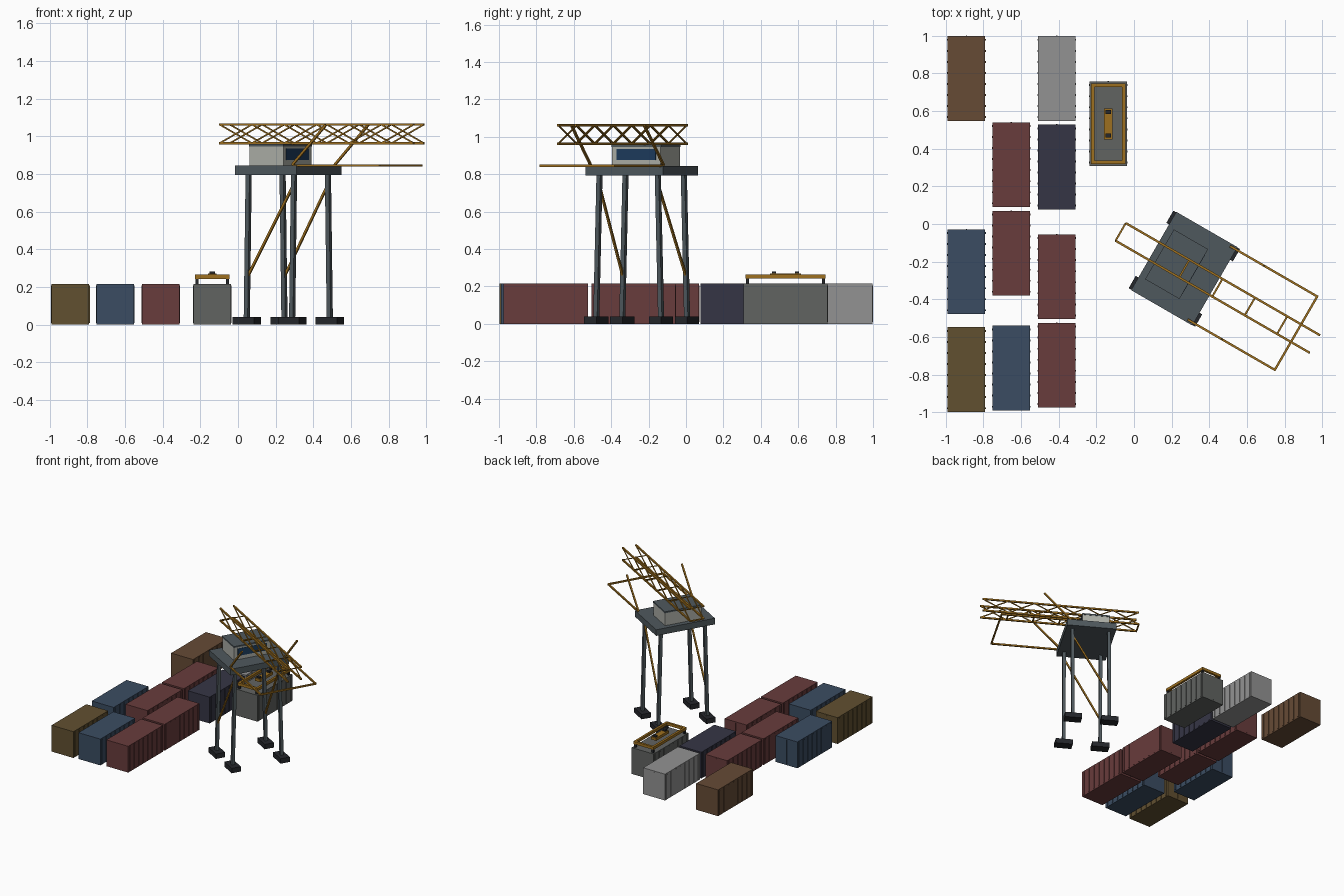
import bpy, bmesh, math
from mathutils import Matrix, Vector

if "Cube" in bpy.data.objects:
    bpy.data.objects.remove(bpy.data.objects["Cube"])

def mat(name, rgb):
    m = bpy.data.materials.new(name)
    m.diffuse_color = (*rgb, 1)
    m.use_nodes = True
    m.node_tree.nodes["Principled BSDF"].inputs["Base Color"].default_value = m.diffuse_color
    return m

MAROON = mat("maroon", (.14, .045, .045))
BROWN = mat("brown", (.133, .07, .036))
BLUE = mat("blue", (.043, .073, .122))
OLIVE = mat("olive", (.12, .08, .03))
NAVY = mat("navy", (.036, .036, .06))
GREY = mat("mid_grey", (.12, .126, .12))
PALE = mat("pale_grey", (.29, .29, .29))
STEEL = mat("steel", (.078, .098, .11))
DARK = mat("dark", (.018, .02, .024))
GOLD = mat("gold", (.34, .16, .014))
WALL = mat("wall", (.42, .43, .39))
GLASS = mat("glass", (.012, .045, .11))

# crane frame: local x runs along the boom
CRANE = Matrix.Translation((.267, -.237, 0)) @ Matrix.Rotation(math.radians(-30), 4, 'Z')

def box(bm, c, s):
    bmesh.ops.create_cube(bm, size=1, matrix=Matrix.Translation(c) @ Matrix.Diagonal((*s, 1)))

def bar(bm, a, b, t):
    a, b = Vector(a), Vector(b)
    d = (b - a).normalized()
    ref = Vector((0, 1, 0)) if abs(d.y) < .9 else Vector((1, 0, 0))
    x = ref.cross(d).normalized()
    y = d.cross(x)
    rot = Matrix((x, y, d)).transposed().to_4x4()
    bmesh.ops.create_cube(bm, size=1, matrix=Matrix.Translation((a + b) / 2) @ rot
                          @ Matrix.Diagonal((t, t, (b - a).length, 1)))

def finish(name, bm, material=None, matrix=Matrix()):
    me = bpy.data.meshes.new(name)
    bm.to_mesh(me)
    bm.free()
    ob = bpy.data.objects.new(name, me)
    ob.matrix_world = matrix
    if material:
        me.materials.append(material)
    bpy.context.collection.objects.link(ob)

# ribbed containers
L, W, H = .45, .198, .215
def container(i, x, y, material):
    bm = bmesh.new()
    box(bm, (x, y, H / 2), (W, L, H))
    for k in range(8):
        ry = y - L / 2 + .02 + k * (L - .04) / 7
        for s in (-1, 1):
            box(bm, (x + s * W / 2, ry, H / 2), (.008, .01, H - .016))
    box(bm, (x, y + L / 2, H / 2), (.006, .004, H - .02))
    finish(f"container_{i}", bm, material)

LAYOUT = [(-.89, .773, BROWN), (-.89, -.253, BLUE), (-.89, -.773, OLIVE),
          (-.652, .315, MAROON), (-.652, -.155, MAROON), (-.652, -.765, BLUE),
          (-.41, .773, PALE), (-.41, .303, NAVY), (-.41, -.28, MAROON), (-.41, -.75, MAROON),
          (-.137, .532, GREY)]
for i, (x, y, m) in enumerate(LAYOUT):
    container(i + 1, x, y, m)

# spreader resting on the nearest container
sx, sy = -.137, .532
bm = bmesh.new()
for s in (-1, 1):
    box(bm, (sx + s * .082, sy, .254), (.018, .428, .022))
    box(bm, (sx, sy + s * .205, .254), (.164, .018, .022))
box(bm, (sx, sy, .259), (.046, .165, .022))
finish("spreader_frame", bm, GOLD)
bm = bmesh.new()
for s in (-1, 1):
    box(bm, (sx, sy + s * .062, .270), (.03, .022, .022))
    for t in (-1, 1):
        box(bm, (sx + s * .08, sy + t * .202, .229), (.016, .016, .03))
finish("spreader_locks", bm, DARK)

# feet, leaning legs and side braces
feet, legs, braces = bmesh.new(), bmesh.new(), bmesh.new()
for s in (-1, 1):
    for t in (-1, 1):
        box(feet, (t * .139, s * .2, .02), (.13, .075, .04))
        bar(legs, (t * .139, s * .2, .03), (t * .139, s * .18, .80), .024)
    bar(braces, (-.139, s * .195, .25), (.139, s * .182, .745), .012)
finish("crane_feet", feet, DARK, CRANE)
finish("crane_legs", legs, STEEL, CRANE)
finish("leg_braces", braces, GOLD, CRANE)

# platform and machine house
bm = bmesh.new()
box(bm, (0, 0, .819), (.375, .48, .05))
finish("platform", bm, STEEL, CRANE)
bm = bmesh.new()
box(bm, (-.047, 0, .895), (.206, .30, .105))
finish("house_walls", bm, WALL, CRANE)
bm = bmesh.new()
box(bm, (-.047, 0, .952), (.21, .305, .012))
finish("house_roof", bm, STEEL, CRANE)
bm = bmesh.new()
box(bm, (.056, 0, .905), (.006, .24, .06))
finish("house_window", bm, GLASS, CRANE)

# boom: two lattice sides joined by cross struts
bm = bmesh.new()
U0, U1, Z0, Z1, N = -.39, .80, .963, 1.062, 6
step = (U1 - U0) / N
for s in (-1, 1):
    v = s * .054
    for z in (Z0, Z1):
        bar(bm, (U0, v, z), (U1, v, z), .012)
    for k in range(N):
        a, b = U0 + k * step, U0 + (k + 1) * step
        bar(bm, (a, v, Z0), (b, v, Z1), .007)
        bar(bm, (a, v, Z1), (b, v, Z0), .007)
for u in (U0, 0, .203, .402, .6):
    bar(bm, (u, -.054, Z0), (u, .054, Z0), .010)
finish("boom", bm, GOLD, CRANE)

# lowered outreach frame and its raking stays
bm = bmesh.new()
for s in (-1, 1):
    bar(bm, (.155, s * .225, .845), (.69, s * .225, .845), .012)
    bar(bm, (.155, s * .225, .848), (.36, s * .225, 1.06), .012)
bar(bm, (.685, -.225, .845), (.685, .225, .845), .012)
finish("outreach_frame", bm, GOLD, CRANE)
